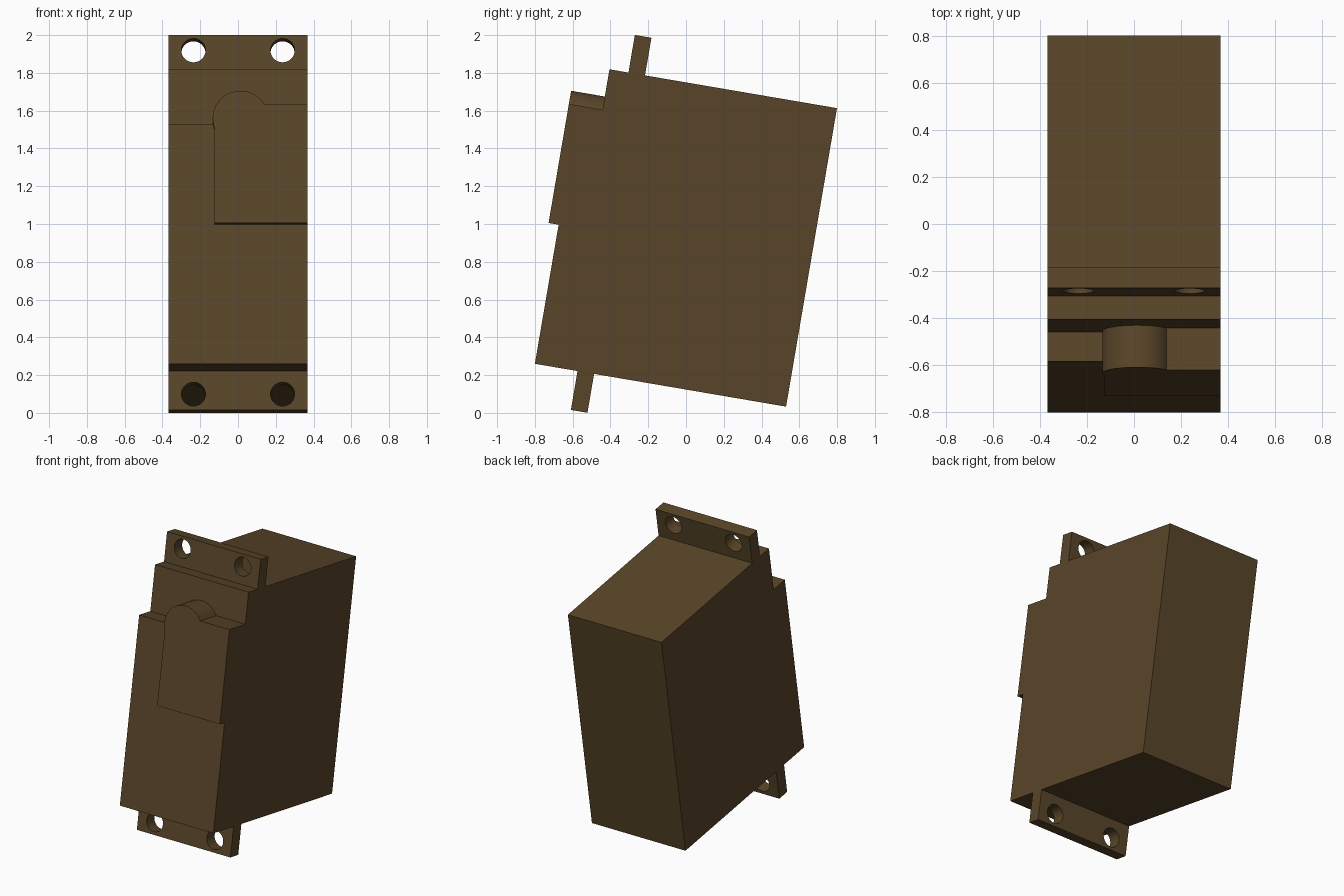
import bpy, bmesh
from math import sin, cos, pi, radians, sqrt, asin
from mathutils import Matrix, Vector

if "Cube" in bpy.data.objects:
    bpy.data.objects.remove(bpy.data.objects["Cube"])

# Everything is modelled upright as (x, depth, height), then leaned back
LEAN = Matrix.Translation((0, -0.80, 0.26)) @ Matrix.Rotation(radians(-9.68), 4, 'X')
HALF_W = 0.367

mat = bpy.data.materials.new("brown_plastic")
mat.diffuse_color = (0.10, 0.06, 0.022, 1)
mat.use_nodes = True
mat.node_tree.nodes["Principled BSDF"].inputs["Base Color"].default_value = mat.diffuse_color


def extrude(name, points, offset):
    """Closed prism from a 3D outline, pushed along offset."""
    bm = bmesh.new()
    face = bm.faces.new([bm.verts.new(p) for p in points])
    new = bmesh.ops.extrude_face_region(bm, geom=[face])["geom"]
    bmesh.ops.translate(bm, vec=Vector(offset),
                        verts=[g for g in new if isinstance(g, bmesh.types.BMVert)])
    bmesh.ops.recalc_face_normals(bm, faces=bm.faces)
    mesh = bpy.data.meshes.new(name)
    bm.to_mesh(mesh)
    bm.free()
    mesh.materials.append(mat)
    obj = bpy.data.objects.new(name, mesh)
    bpy.context.collection.objects.link(obj)
    obj.matrix_world = LEAN
    return obj


def activate(obj):
    bpy.ops.object.select_all(action='DESELECT')
    obj.select_set(True)
    bpy.context.view_layer.objects.active = obj


def boolean(obj, other, operation):
    mod = obj.modifiers.new(operation.lower(), 'BOOLEAN')
    mod.operation, mod.solver, mod.object = operation, 'EXACT', other
    bpy.context.view_layer.update()
    activate(obj)
    bpy.ops.object.modifier_apply(modifier=mod.name)
    bpy.data.objects.remove(other)


# Main case: side profile with the stepped front edge
profile = [(0, 0), (1.349, 0), (1.349, 1.603), (0.127, 1.603), (0.127, 1.288), (0, 1.288)]
extrude("case", [(-HALF_W, d, h) for d, h in profile], (2 * HALF_W, 0, 0))

# Raised gearbox cover: rectangle with a round hump on its upper left
cx, ch, r, top = 0.013, 1.31, 0.147, 1.386
start = asin((top - ch) / r)
end = pi + 0.35
hump = [(cx + r * cos(a), ch + r * sin(a))
        for a in (start + (end - start) * i / 24 for i in range(25))]
outline = [(-0.125, 0.747), (HALF_W, 0.747), (HALF_W, top)] + hump
cover = extrude("gear_cover", [(x, -0.054, h) for x, h in outline], (0, 0.181, 0))
activate(cover)
bpy.ops.object.shade_smooth_by_angle(angle=radians(30))

# Mounting tabs, each with two screw holes
for name, low, high, hole_h in (("upper_tab", 1.603, 1.805, 1.722),
                                ("lower_tab", -0.209, 0.0, -0.124)):
    corners = [(-HALF_W, low), (HALF_W, low), (HALF_W, high), (-HALF_W, high)]
    tab = extrude(name, [(x, 0.229, h) for x, h in corners], (0, 0.089, 0))
    for side in (-1, 1):
        ring = [(side * 0.236 + 0.064 * cos(2 * pi * i / 32), 0.1,
                 hole_h + 0.064 * sin(2 * pi * i / 32)) for i in range(32)]
        cutter = extrude("hole_cutter", ring, (0, 0.4, 0))
        cutter.hide_render = True
        boolean(tab, cutter, 'DIFFERENCE')
    activate(tab)
    bpy.ops.object.shade_smooth_by_angle(angle=radians(30))
